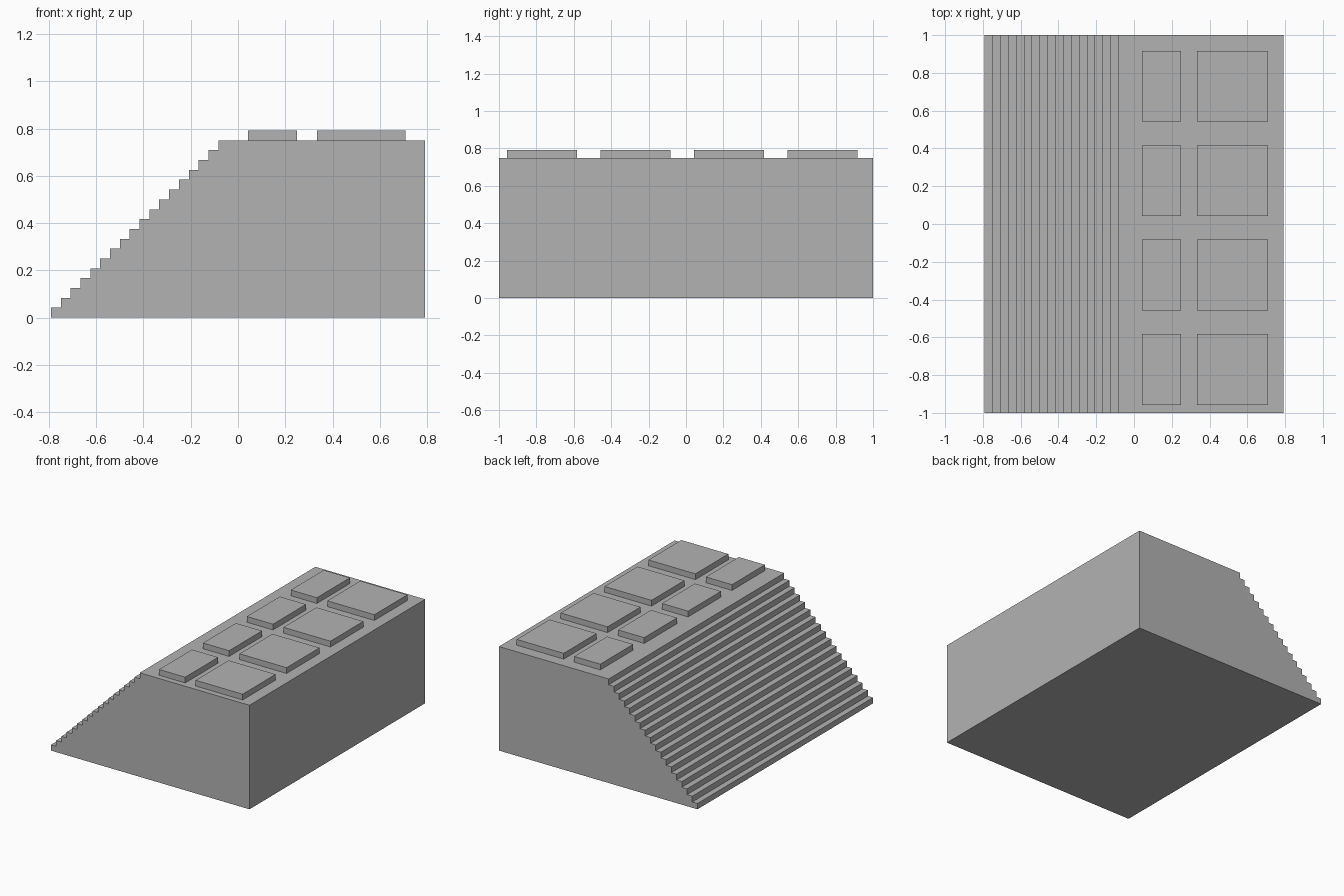
import bpy
import bmesh

cube = bpy.data.objects.get("Cube")
if cube:
    bpy.data.objects.remove(cube, do_unlink=True)

U = 1 / 24            # one stair step
STEPS = 18
HALF_WIDTH, HALF_DEPTH = 19, 24

grey = bpy.data.materials.new("concrete_grey")
grey.use_nodes = True
colour = (0.45, 0.45, 0.45, 1)
grey.diffuse_color = colour
grey.node_tree.nodes["Principled BSDF"].inputs["Base Color"].default_value = colour


def extrude_profile(name, points, start, offset):
    """Extrude an x/z outline along y, all measured in steps."""
    bm = bmesh.new()
    face = bm.faces.new([bm.verts.new((x * U, start * U, z * U)) for x, z in points])
    result = bmesh.ops.extrude_face_region(bm, geom=[face])
    verts = [v for v in result["geom"] if isinstance(v, bmesh.types.BMVert)]
    bmesh.ops.translate(bm, verts=verts, vec=(0, offset * U, 0))
    bmesh.ops.recalc_face_normals(bm, faces=bm.faces)
    mesh = bpy.data.meshes.new(name)
    bm.to_mesh(mesh)
    bm.free()
    mesh.materials.append(grey)
    obj = bpy.data.objects.new(name, mesh)
    bpy.context.collection.objects.link(obj)
    return obj


# Solid platform with a full-depth staircase on one side
outline = [(HALF_WIDTH, 0), (-HALF_WIDTH, 0)]
for i in range(STEPS):
    outline.append((i - HALF_WIDTH, i + 1))
    if i < STEPS - 1:
        outline.append((i + 1 - HALF_WIDTH, i + 1))
outline.append((HALF_WIDTH, STEPS))
extrude_profile("stepped_platform", outline, -HALF_DEPTH, 2 * HALF_DEPTH)

# Two columns of raised slabs on the deck
for row, y in enumerate((-23, -11, 1, 13)):
    for label, x0, x1 in (("narrow", 1, 6), ("wide", 8, 17)):
        box = [(x0, STEPS), (x1, STEPS), (x1, STEPS + 1), (x0, STEPS + 1)]
        extrude_profile(f"{label}_slab_{row + 1}", box, y, 9)
